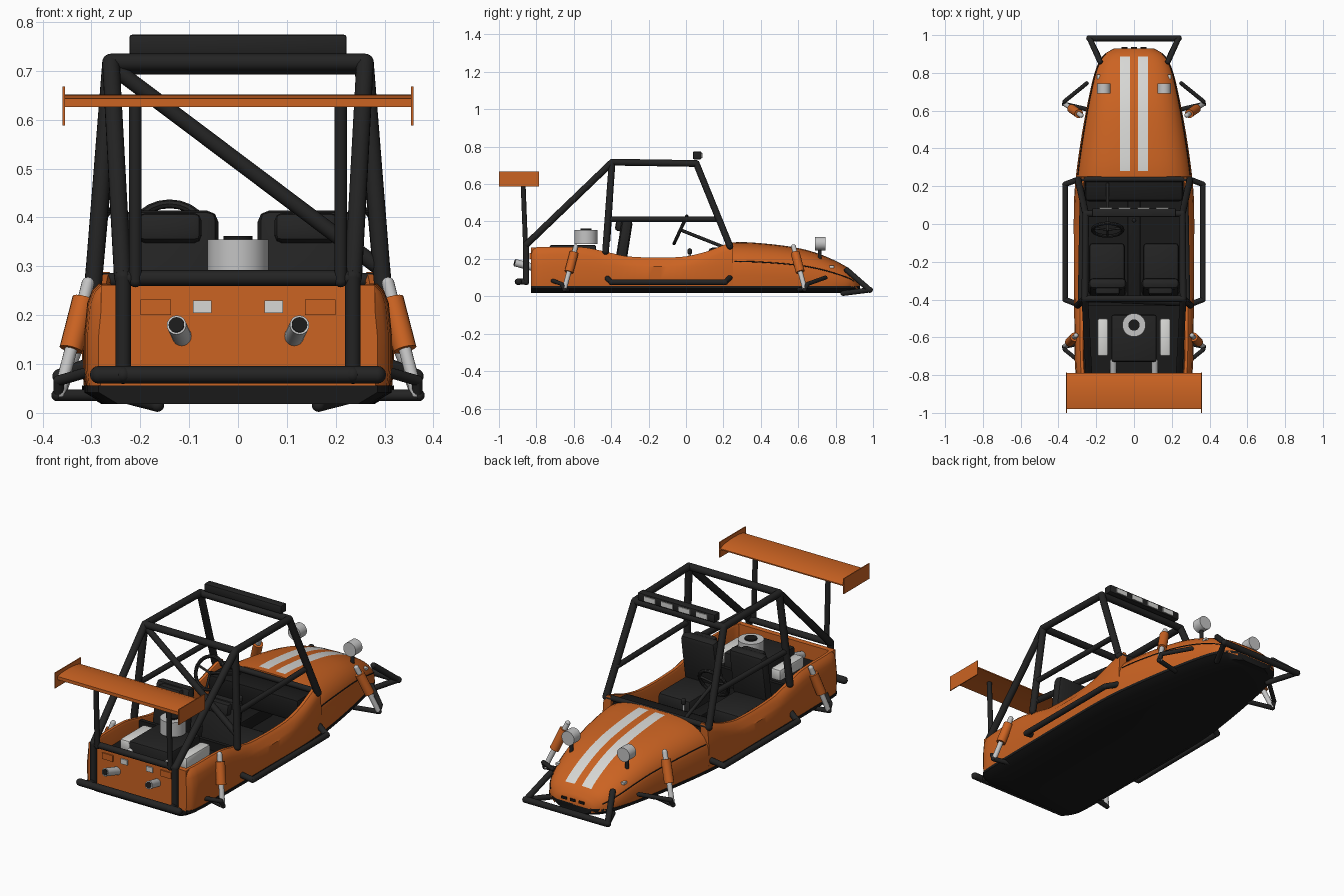
import bpy, bmesh, math
from mathutils import Vector, Matrix

if "Cube" in bpy.data.objects:
    bpy.data.objects.remove(bpy.data.objects["Cube"])


def material(name, r, g, b):
    m = bpy.data.materials.new(name)
    m.use_nodes = True
    m.diffuse_color = (r, g, b, 1)
    m.node_tree.nodes["Principled BSDF"].inputs["Base Color"].default_value = (r, g, b, 1)
    return m


ORANGE = material("orange paint", 0.6, 0.125, 0.016)
BLACK = material("black tube", 0.017, 0.017, 0.017)
TRIM = material("dark trim", 0.01, 0.01, 0.01)
WHITE = material("white paint", 0.68, 0.68, 0.66)
METAL = material("light metal", 0.55, 0.55, 0.55)
SIDES = (("right", -1), ("left", 1))


def finish(name, bm, mats, angle=40):
    bmesh.ops.recalc_face_normals(bm, faces=bm.faces)
    me = bpy.data.meshes.new(name)
    bm.to_mesh(me)
    bm.free()
    for m in mats:
        me.materials.append(m)
    ob = bpy.data.objects.new(name, me)
    bpy.context.collection.objects.link(ob)
    bpy.ops.object.select_all(action='DESELECT')
    ob.select_set(True)
    bpy.context.view_layer.objects.active = ob
    bpy.ops.object.shade_smooth_by_angle(angle=math.radians(angle))
    return ob


def tube(name, pts, r, mat=BLACK, round_ends=True, seg=14):
    bm = bmesh.new()
    pts = [Vector(p) for p in pts]
    for a, b in zip(pts, pts[1:]):
        d = b - a
        mx = Matrix.Translation((a + b) / 2) @ d.to_track_quat('Z', 'Y').to_matrix().to_4x4()
        bmesh.ops.create_cone(bm, cap_ends=True, segments=seg, radius1=r, radius2=r, depth=d.length, matrix=mx)
    if round_ends:
        for p in pts:
            bmesh.ops.create_uvsphere(bm, u_segments=12, v_segments=8, radius=r, matrix=Matrix.Translation(p))
    return finish(name, bm, [mat])


def box(name, center, size, mat, bevel=0.0, tilt=0.0):
    bm = bmesh.new()
    bmesh.ops.create_cube(bm, size=1, matrix=Matrix.Diagonal((*size, 1)))
    if bevel:
        bmesh.ops.bevel(bm, geom=bm.edges[:], offset=bevel, segments=2, affect='EDGES', profile=0.5)
    bm.transform(Matrix.Translation(center) @ Matrix.Rotation(tilt, 4, 'X'))
    return finish(name, bm, [mat])


def loft(name, rings, mats, rule=None):
    bm = bmesh.new()
    vs = [[bm.verts.new(p) for p in ring] for ring in rings]
    n = len(vs[0])
    for a, b in zip(vs, vs[1:]):
        for i in range(n):
            j = (i + 1) % n
            bm.faces.new((a[i], a[j], b[j], b[i]))
    for end in (vs[0], vs[-1]):
        bm.faces.new(end)
    if rule:
        for f in bm.faces:
            f.material_index = rule(f.calc_center_median())
    return finish(name, bm, mats)


def smooth(table, y):
    # Hermite interpolation through (y, value) pairs
    k = max(i for i in range(len(table) - 1) if i == 0 or table[i][0] <= y)
    (y0, v0), (y1, v1) = table[k], table[k + 1]

    def slope(i):
        a, b = table[max(i - 1, 0)], table[min(i + 1, len(table) - 1)]
        return (b[1] - a[1]) / (b[0] - a[0])
    h, t = y1 - y0, (y - y0) / (y1 - y0)
    return ((2*t**3 - 3*t*t + 1) * v0 + (t**3 - 2*t*t + t) * h * slope(k)
            + (3*t*t - 2*t**3) * v1 + (t**3 - t*t) * h * slope(k + 1))


WIDTH = [(-.83, .285), (-.8, .308), (-.6, .315), (-.2, .318), (.1, .318), (.25, .308), (.5, .272),
         (.75, .222), (.85, .19), (.9, .155), (.93, .105)]
TOP = [(-.83, .262), (-.55, .262), (-.42, .236), (-.3, .212), (-.03, .21), (.1, .236), (.18, .266),
       (.25, .288), (.4, .284), (.6, .258), (.73, .22), (.85, .163), (.9, .125), (.93, .085)]


def span(a, b, n):
    return [a + (b - a) * i / n for i in range(n + 1)]


# Floor pan
rings = []
for y in [-.83, -.815] + span(-.8, .8, 24) + span(.82, .93, 8):
    w = smooth(WIDTH, y)
    half = [(w - .04, .018), (w, .042), (w, .056)]
    rings.append([(x, y, z) for x, z in half] + [(-x, y, z) for x, z in reversed(half)])
loft("floor_pan", rings, [TRIM])

# Side walls of the open tub
for side, s in SIDES:
    rings = []
    for y in [-.83, -.815] + span(-.8, .25, 30):
        w, t = smooth(WIDTH, y), smooth(TOP, y)
        prof = [(w - .004, .052), (w, .09), (w, .16), (w - .006, t - .04), (w - .016, t - .014),
                (w - .03, t), (w - .045, t), (w - .05, t - .01), (w - .05, .052)]
        rings.append([(s * x, y, z) for x, z in prof])
    loft(side + "_body_side", rings, [ORANGE])


# Hood with two stripes
def hood_z(x, y):
    w, h = smooth(WIDTH, y), smooth(TOP, y)
    return .11 * h / .29 + (h - .11 * h / .29) * max(0, 1 - (abs(x) / w) ** 3.2) ** (1 / 2.6)


rings = []
for y in span(.25, .28, 1) + span(.31, .85, 18) + span(.865, .93, 6):
    w = smooth(WIDTH, y)
    xs = [0, .02, .075] + [.075 + (w - .075) * f for f in (.25, .45, .62, .76, .87, .94, .98, 1)]
    half = [(x, hood_z(x, y)) for x in xs] + [(w - .003, .052)]
    rings.append([(x, y, z) for x, z in reversed(half)] + [(-x, y, z) for x, z in half[1:]])
loft("hood", rings, [ORANGE, WHITE],
     lambda c: int(.02 < abs(c.x) < .075 and .28 < c.y < .89 and c.z > .1))
seam = [(.965 * smooth(WIDTH, y), y) for y in span(.26, .9, 24)]
seam = [(x, y, hood_z(x, y)) for x, y in seam]
for side, s in SIDES:
    tube(side + "_hood_seam", [(s * x, y, z) for x, y, z in seam], .003, TRIM, False, 6)
    tube(side + "_headlight", [(s * .16, .69, .282), (s * .16, .745, .282)], .036, METAL, False, 24)
    tube(side + "_headlight_stem", [(s * .16, .715, .2), (s * .16, .715, .26)], .01, BLACK, False)
    box(side + "_marker_light", (s * .188, .78, hood_z(.188, .78)), (.018, .024, .012), WHITE)
for i in range(3):
    box("nose_vent", ((i - 1) * .05, .932, .075), (.03, .008, .012), TRIM)

# Tail panel
box("tail_panel", (0, -.816, .157), (.56, .028, .21), ORANGE)
for side, s in SIDES:
    box(side + "_tail_light", (s * .168, -.832, .216), (.062, .008, .032), ORANGE)
    box(side + "_reflector", (s * .073, -.832, .217), (.038, .009, .026), WHITE)
    tube(side + "_exhaust", [(s * .112, -.8, .15), (s * .126, -.915, .18)], .02, METAL, False, 20)
    tube(side + "_exhaust_bore", [(s * .125, -.91, .1787), (s * .1262, -.917, .1805)], .016, TRIM, False, 20)
    tube(side + "_header", [(s * .11, -.8, .2), (s * .11, -.73, .22)], .018, METAL)

# Engine bay
box("engine_deck", (0, -.62, .12), (.53, .38, .13), TRIM)
box("engine_block", (0, -.605, .22), (.24, .25, .11), BLACK, .012)
box("firewall", (0, -.425, .14), (.53, .02, .18), TRIM)
for side, s in SIDES:
    box(side + "_valve_cover", (s * .165, -.6, .225), (.058, .2, .06), WHITE, .012)
tube("air_filter", [(0, -.535, .28), (0, -.535, .355)], .062, METAL, False, 32)
tube("air_filter_cap", [(0, -.535, .35), (0, -.535, .362)], .03, TRIM, False, 24)

# Cockpit
box("cockpit_floor", (0, -.09, .065), (.53, .68, .03), TRIM)
box("tunnel", (0, -.09, .105), (.07, .66, .07), TRIM, .01)
box("dashboard", (0, .185, .2), (.52, .13, .12), TRIM, .02)
tube("shifter", [(0, .02, .13), (0, .02, .235)], .006, METAL)
tube("shifter_knob", [(0, .02, .235), (0, .02, .245)], .012, BLACK)
for side, s in SIDES:
    box(side + "_seat_cushion", (s * .143, -.22, .135), (.19, .24, .09), BLACK, .02)
    box(side + "_seat_back", (s * .14, -.335, .27), (.2, .06, .29), BLACK, .024, math.radians(-9))
    box(side + "_seat_headrest", (s * .14, -.335, .375), (.13, .085, .06), BLACK, .015, math.radians(-9))

# Steering wheel
hub, up = Vector((-.14, -.03, .355)), Vector((0, .42, .91))
rim = [hub + Vector((.08 * math.cos(a), 0, 0)) + up * .08 * math.sin(a) for a in span(0, math.tau, 24)]
tube("steering_wheel", rim, .009, BLACK, True, 8)
for a in (math.pi / 2 * 3, math.radians(15), math.radians(165)):
    tube("steering_spoke", [hub, hub + Vector((.08 * math.cos(a), 0, 0)) + up * .08 * math.sin(a)], .006)
tube("steering_column", [hub, (-.14, .21, .26)], .009)

# Roll cage
R = .018
for side, s in SIDES:
    rear_top, front_top = (s * .26, -.395, .717), (s * .256, .055, .71)
    tube(side + "_rear_hoop_leg", [(s * .298, -.43, .24), rear_top], R)
    tube(side + "_front_hoop_leg", [(s * .296, .235, .268), front_top], R)
    tube(side + "_roof_rail", [rear_top, front_top], R)
    tube(side + "_rear_brace", [rear_top, (s * .236, -.852, .278)], R)
    tube(side + "_side_bar", [(s * .284, -.417, .412), (s * .274, .175, .412)], .014)
    tube(side + "_rear_post", [(s * .235, -.855, .075), (s * .235, -.855, .278)], .016)
    tube(side + "_rear_bumper_mount", [(s * .235, -.855, .078), (s * .235, -.9, .078)], .016)
tube("rear_hoop_top", [(-.26, -.395, .717), (.26, -.395, .717)], R)
tube("front_hoop_top", [(-.256, .055, .71), (.256, .055, .71)], R)
tube("hoop_diagonal", [(-.26, -.395, .71), (.285, -.42, .3)], .016)
tube("windshield_bar", [(-.296, .237, .272), (.296, .237, .272)], .014)
tube("rear_upper_bar", [(-.236, -.852, .276), (.236, -.852, .276)], .016)
tube("rear_bumper", [(-.285, -.895, .078), (.285, -.895, .078)], R)

# Roof light bar
box("light_bar", (0, .06, .753), (.445, .045, .042), BLACK, .006)
for i in range(4):
    box("roof_light", (-.15 + .1 * i, .083, .752), (.065, .008, .026), WHITE)

# Wing
upper = [(-.98, .643), (-.94, .65), (-.88, .651), (-.82, .645), (-.788, .634)]
lower = [(-.788, .628), (-.85, .632), (-.92, .631), (-.98, .626)]
loft("wing", [[(x, y, z) for y, z in upper + lower] for x in (-.355, .355)], [ORANGE])
for side, s in SIDES:
    box(side + "_wing_end_plate", (s * .357, -.893, .628), (.005, .214, .08), ORANGE)
    tube(side + "_wing_post", [(s * .21, -.858, .27), (s * .21, -.872, .632)], .013)

# Nerf bars, front bumper and suspension
for side, s in SIDES:
    def put(name, pts, r, mat=BLACK, ends=True):
        tube(side + "_" + name, [(s * x, y, z) for x, y, z in pts], r, mat, ends)
    put("nerf_bar", [(.3, -.425, .1), (.365, -.4, .075), (.365, .21, .075), (.3, .235, .1)], .015)
    put("bumper_upper_arm", [(.235, .982, .034), (.18, .86, .14)], .015)
    put("bumper_lower_arm", [(.235, .982, .034), (.165, .84, .016)], .014)
    for end, y_low, y_high, x_top in (("front", .635, .575, .28), ("rear", -.65, -.59, .307)):
        out = 1 if end == "front" else -1
        low, high = Vector((.365, y_low, .04)), Vector((x_top, y_high, .265))
        put(end + "_shock_rod", [low, high], .013, METAL)
        put(end + "_shock_spring", [low.lerp(high, .4), low.lerp(high, .86)], .024, ORANGE, False)
        put(end + "_lower_arm", [(.24, y_low - .03 * out, .036), (.37, y_low, .036)], .012)
        put(end + "_upper_arm", [(.25, y_low + .11 * out, .1), (.367, y_low + .015 * out, .066), (.367, y_low, .036)], .011)
tube("front_bumper", [(-.237, .983, .034), (.237, .983, .034)], .016)
